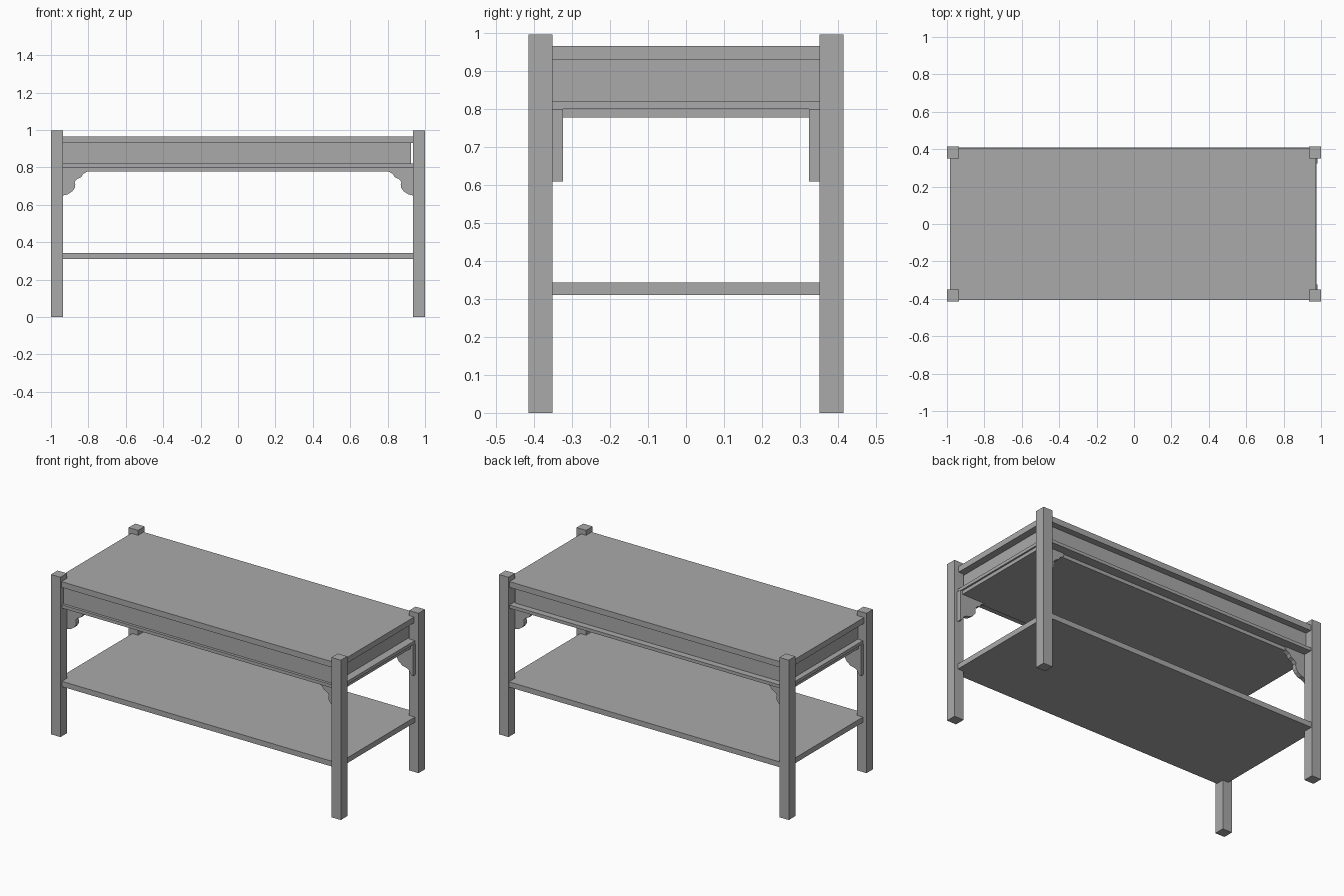
import bpy
import bmesh

cube = bpy.data.objects.get("Cube")
if cube:
    bpy.data.objects.remove(cube, do_unlink=True)

# Single plain grey
grey = bpy.data.materials.new("plain_grey")
grey.use_nodes = True
colour = (0.4, 0.4, 0.4, 1)
grey.diffuse_color = colour
grey.node_tree.nodes["Principled BSDF"].inputs["Base Color"].default_value = colour


def finish(name, bm):
    bmesh.ops.recalc_face_normals(bm, faces=bm.faces)
    mesh = bpy.data.meshes.new(name)
    bm.to_mesh(mesh)
    bm.free()
    mesh.materials.append(grey)
    obj = bpy.data.objects.new(name, mesh)
    bpy.context.collection.objects.link(obj)
    return obj


def box(name, low, high):
    bm = bmesh.new()
    bmesh.ops.create_cube(bm, size=1)
    for v in bm.verts:
        v.co = [a + (b - a) * (c + 0.5) for a, b, c in zip(low, high, v.co)]
    return finish(name, bm)


def prism(name, outline, side, y0, y1):
    """Extrude an x-z outline along y, mirrored to the chosen side."""
    bm = bmesh.new()
    face = bm.faces.new([bm.verts.new((side * x, y0, z)) for x, z in outline])
    grown = bmesh.ops.extrude_face_region(bm, geom=[face])["geom"]
    verts = [g for g in grown if isinstance(g, bmesh.types.BMVert)]
    bmesh.ops.translate(bm, verts=verts, vec=(0, y1 - y0, 0))
    return finish(name, bm)


# Boards, from the top down
box("table_top", (-0.983, -0.405, 0.93), (0.97, 0.405, 0.966))
box("apron_box", (-0.94, -0.385, 0.82), (0.925, 0.365, 0.93))
box("moulding_rail", (-0.975, -0.402, 0.80), (0.975, 0.405, 0.82))
box("bottom_board", (-0.965, -0.345, 0.778), (0.965, 0.345, 0.80))
box("lower_shelf", (-0.975, -0.402, 0.31), (0.975, 0.41, 0.343))

# Scalloped corner bracket outline
scallop = [
    (0.98, 0.80), (0.98, 0.61), (0.968, 0.615), (0.959, 0.63), (0.95, 0.643),
    (0.935, 0.65), (0.91, 0.656), (0.886, 0.672), (0.873, 0.69), (0.87, 0.71),
    (0.874, 0.722), (0.86, 0.738), (0.838, 0.748), (0.828, 0.765),
    (0.812, 0.774), (0.80, 0.78), (0.80, 0.80),
]

# Legs and brackets at the four corners
for side, side_name in ((-1, "right"), (1, "left")):
    for depth, depth_name in ((-1, "front"), (1, "back")):
        corner = f"{depth_name}_{side_name}"
        xs = sorted((side * 0.935, side))
        ys = sorted((depth * 0.351, depth * 0.415))
        box(f"{corner}_leg", (xs[0], ys[0], 0), (xs[1], ys[1], 0.997))
        prism(f"{corner}_bracket", scallop, side, depth * 0.324, depth * 0.352)
